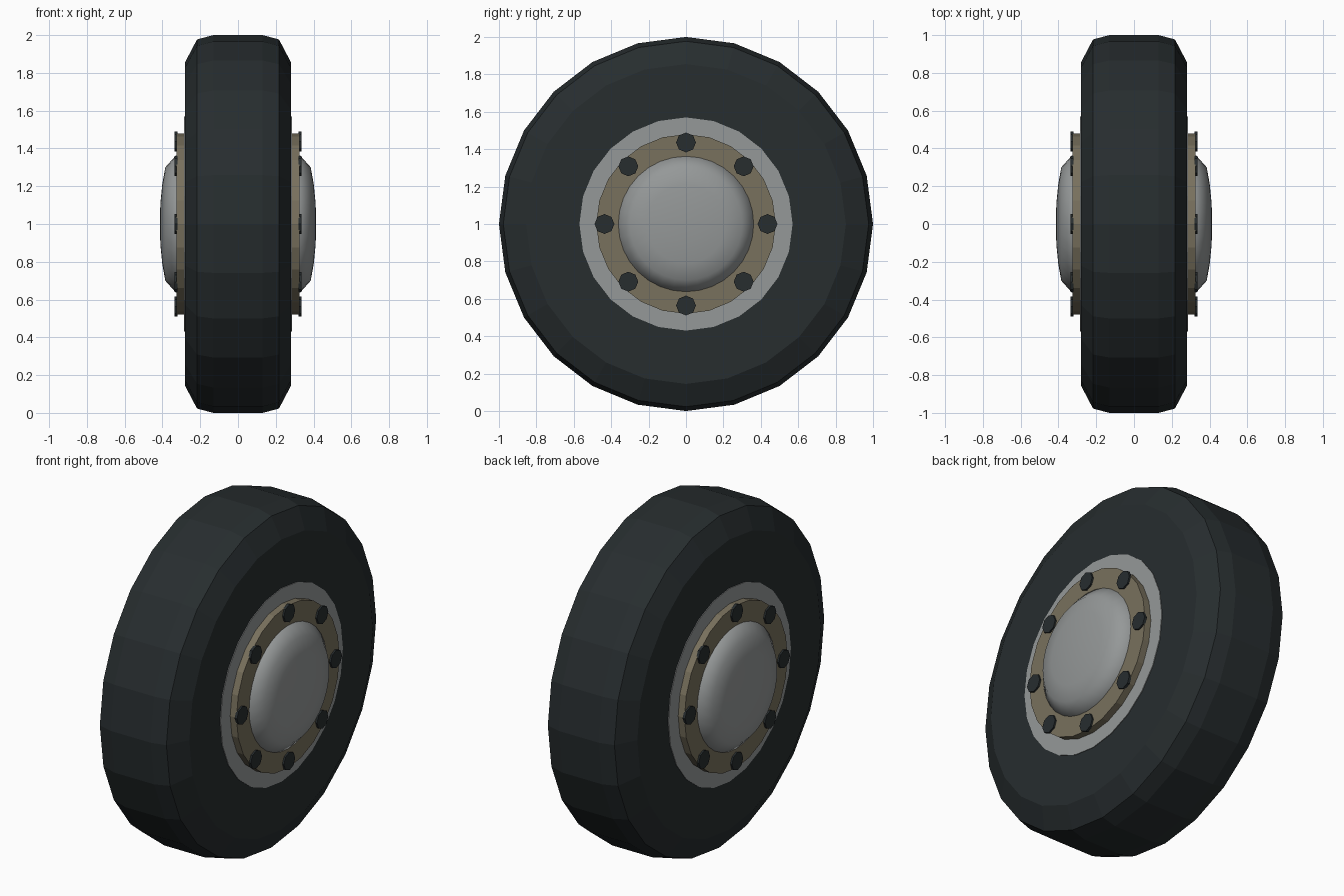
import bpy, bmesh
from math import sin, cos, pi, tau

if "Cube" in bpy.data.objects:
    bpy.data.objects.remove(bpy.data.objects["Cube"])

CENTRE_Z = 1.0


def material(name, rgb):
    m = bpy.data.materials.new(name)
    m.diffuse_color = (*rgb, 1)
    m.use_nodes = True
    m.node_tree.nodes["Principled BSDF"].inputs["Base Color"].default_value = m.diffuse_color
    return m


RUBBER = material("rubber", (0.02, 0.026, 0.028))
STEEL = material("steel", (0.30, 0.315, 0.315))
BRONZE = material("bronze", (0.19, 0.165, 0.11))


def lathe(name, profile, sides, mat, y=0.0, z=CENTRE_Z, closed=False, smooth=False):
    """Spin (x, radius) points round the x axis; radius 0 makes a single pole."""
    bm = bmesh.new()
    rings = []
    for x, r in profile:
        if r == 0:
            rings.append([bm.verts.new((x, 0, 0))] * sides)
        else:
            rings.append([bm.verts.new((x, r * sin(tau * i / sides), r * cos(tau * i / sides)))
                          for i in range(sides)])
    pairs = list(zip(rings, rings[1:]))
    if closed:
        pairs.append((rings[-1], rings[0]))
    for a, b in pairs:
        for i in range(sides):
            j = (i + 1) % sides
            quad = list(dict.fromkeys((a[i], a[j], b[j], b[i])))
            bm.faces.new(quad).smooth = smooth
    bmesh.ops.recalc_face_normals(bm, faces=bm.faces)
    mesh = bpy.data.meshes.new(name)
    bm.to_mesh(mesh)
    bm.free()
    mesh.materials.append(mat)
    ob = bpy.data.objects.new(name, mesh)
    ob.location = (0, y, z)
    bpy.context.collection.objects.link(ob)
    return ob


# Tyre: chamfered tread and flat sidewalls
half = [(0.13, 1.0), (0.217, 0.977), (0.281, 0.855), (0.281, 0.55)]
lathe("tyre", [(-x, r) for x, r in reversed(half)] + half, 24, RUBBER, closed=True)

# Rim disc filling the tyre
lathe("rim", [(-0.285, 0), (-0.285, 0.57), (0.285, 0.57), (0.285, 0)], 24, STEEL)

for side, s in (("right", 1), ("left", -1)):
    # Raised flange that carries the bolts
    flange = [(0.27, 0.48), (0.326, 0.48), (0.326, 0.33), (0.27, 0.33)]
    lathe(f"flange_{side}", [(s * x, r) for x, r in flange], 24, BRONZE, closed=True)

    # Domed hub cap
    dome = [(0.32, 0.362), (0.33, 0.362), (0.385, 0.30), (0.401, 0.21), (0.411, 0.11), (0.414, 0)]
    lathe(f"hub_cap_{side}", [(s * x, r) for x, r in dome], 32, STEEL, smooth=True)

    # Ring of eight bolts
    bolt = [(0.32, 0), (0.32, 0.053), (0.336, 0.053), (0.336, 0)]
    for i in range(8):
        a = i * pi / 4
        lathe(f"bolt_{side}_{i + 1}", [(s * x, r) for x, r in bolt], 8, RUBBER,
              y=0.436 * sin(a), z=CENTRE_Z + 0.436 * cos(a))
